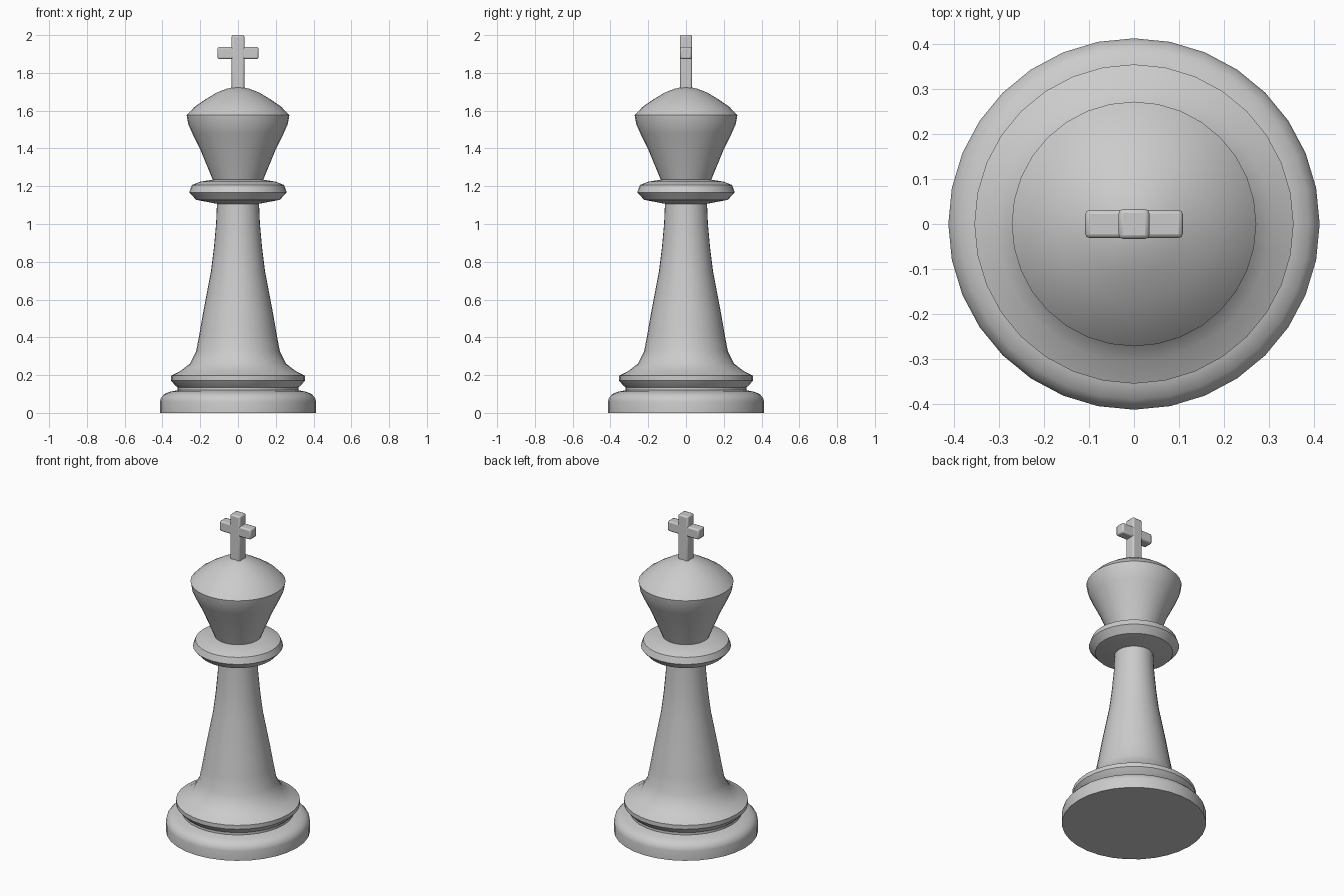
import bpy
import bmesh
from math import radians

if "Cube" in bpy.data.objects:
    bpy.data.objects.remove(bpy.data.objects["Cube"], do_unlink=True)

SIDES = 32
GREY = (0.6, 0.6, 0.6, 1)
mat = bpy.data.materials.new("light grey")
mat.use_nodes = True
mat.diffuse_color = GREY
mat.node_tree.nodes["Principled BSDF"].inputs["Base Color"].default_value = GREY


def finish(obj, angle):
    obj.data.materials.append(mat)
    bpy.ops.object.select_all(action="DESELECT")
    obj.select_set(True)
    bpy.context.view_layer.objects.active = obj
    bpy.ops.object.shade_smooth_by_angle(angle=radians(angle))


def lathe(name, profile):
    """Spin (radius, height) points into a closed solid with capped ends."""
    bm = bmesh.new()
    verts = [bm.verts.new((r, 0, z)) for r, z in profile]
    edges = [bm.edges.new(pair) for pair in zip(verts, verts[1:])]
    bmesh.ops.spin(bm, geom=verts + edges, cent=(0, 0, 0), axis=(0, 0, 1),
                   angle=radians(360), steps=SIDES, use_duplicate=False)
    bmesh.ops.remove_doubles(bm, verts=bm.verts, dist=0.0005)
    bmesh.ops.holes_fill(bm, edges=[e for e in bm.edges if e.is_boundary], sides=0)
    bmesh.ops.recalc_face_normals(bm, faces=bm.faces)
    mesh = bpy.data.meshes.new(name)
    bm.to_mesh(mesh)
    bm.free()
    obj = bpy.data.objects.new(name, mesh)
    bpy.context.collection.objects.link(obj)
    finish(obj, 32)


def bar(name, size, z):
    """Box with softened edges, centred at height z."""
    bpy.ops.mesh.primitive_cube_add(size=1, location=(0, 0, z))
    obj = bpy.context.object
    obj.name = name
    obj.scale = size
    bpy.ops.object.transform_apply(location=False, rotation=False, scale=True)
    bevel = obj.modifiers.new("soft edges", "BEVEL")
    bevel.width = 0.009
    bevel.segments = 2
    finish(obj, 40)


# Foot with rounded shoulder
lathe("base", [(0.413, 0), (0.413, 0.06), (0.408, 0.08), (0.39, 0.1),
               (0.36, 0.112), (0.32, 0.12), (0.32, 0.14)])

# Ring flaring up into the tapering stem
lathe("stem", [(0.32, 0.12), (0.32, 0.135), (0.335, 0.148), (0.355, 0.172),
               (0.355, 0.197), (0.305, 0.222), (0.255, 0.26), (0.222, 0.325),
               (0.204, 0.42), (0.185, 0.53), (0.143, 0.75), (0.128, 0.87),
               (0.116, 1.0), (0.111, 1.12)])

# Disc below the head
lathe("collar", [(0.1, 1.105), (0.222, 1.128), (0.258, 1.168),
                 (0.244, 1.206), (0.2, 1.224), (0.13, 1.235)])

# Flared head with domed top
lathe("head", [(0.132, 1.23), (0.2, 1.395), (0.242, 1.48), (0.264, 1.53),
               (0.272, 1.576), (0.23, 1.62), (0.175, 1.658),
               (0.11, 1.697), (0.06, 1.716), (0.02, 1.725)])

# Cross finial
bar("cross_upright", (0.068, 0.066, 0.3), 1.85)
bar("cross_arm", (0.217, 0.062, 0.064), 1.905)
